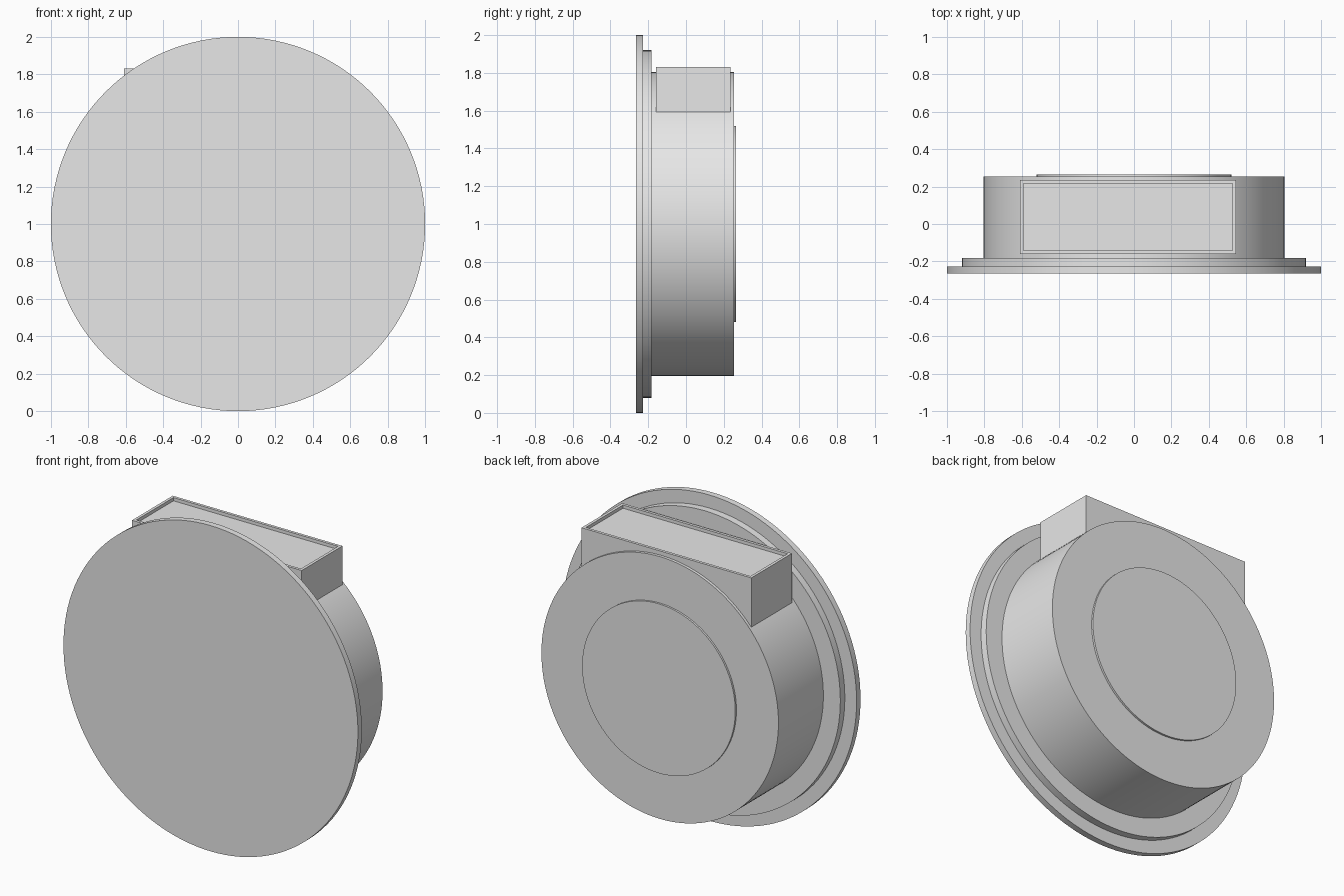
import bpy, bmesh, math
from mathutils import Matrix, Vector

cube = bpy.data.objects.get("Cube")
if cube:
    bpy.data.objects.remove(cube, do_unlink=True)

GREY = (0.8, 0.8, 0.8, 1.0)
grey = bpy.data.materials.new("light grey")
grey.use_nodes = True
grey.diffuse_color = GREY
grey.node_tree.nodes["Principled BSDF"].inputs["Base Color"].default_value = GREY


def add_object(name, bm):
    mesh = bpy.data.meshes.new(name)
    bm.to_mesh(mesh)
    bm.free()
    mesh.materials.append(grey)
    obj = bpy.data.objects.new(name, mesh)
    bpy.context.collection.objects.link(obj)
    return obj


def disc(name, radius, front, back):
    """Round part lying along y, centred at z = 1."""
    bm = bmesh.new()
    place = Matrix.Translation((0, (front + back) / 2, 1)) @ Matrix.Rotation(math.pi / 2, 4, 'X')
    bmesh.ops.create_cone(bm, cap_ends=True, segments=128, radius1=radius,
                          radius2=radius, depth=back - front, matrix=place)
    obj = add_object(name, bm)
    bpy.ops.object.select_all(action='DESELECT')
    obj.select_set(True)
    bpy.context.view_layer.objects.active = obj
    bpy.ops.object.shade_smooth_by_angle(angle=math.radians(30))


# Stepped round housing
disc("front_flange", 1.0, -0.265, -0.227)
disc("step_ring", 0.92, -0.227, -0.183)
disc("body_drum", 0.805, -0.183, 0.253)
disc("back_plate", 0.52, 0.253, 0.265)

# Box on top with a shallow recessed lid
low, high = Vector((-0.608, -0.16, 1.5)), Vector((0.545, 0.235, 1.83))
bm = bmesh.new()
bmesh.ops.create_cube(bm, size=1, matrix=Matrix.Translation((low + high) / 2)
                      @ Matrix.Diagonal((*(high - low), 1)))
top = [f for f in bm.faces if f.normal.z > 0.9]
bmesh.ops.inset_region(bm, faces=top, thickness=0.025)
floor = bmesh.ops.extrude_discrete_faces(bm, faces=top)["faces"]
bmesh.ops.translate(bm, verts=floor[0].verts, vec=(0, 0, -0.02))
add_object("top_box", bm)
